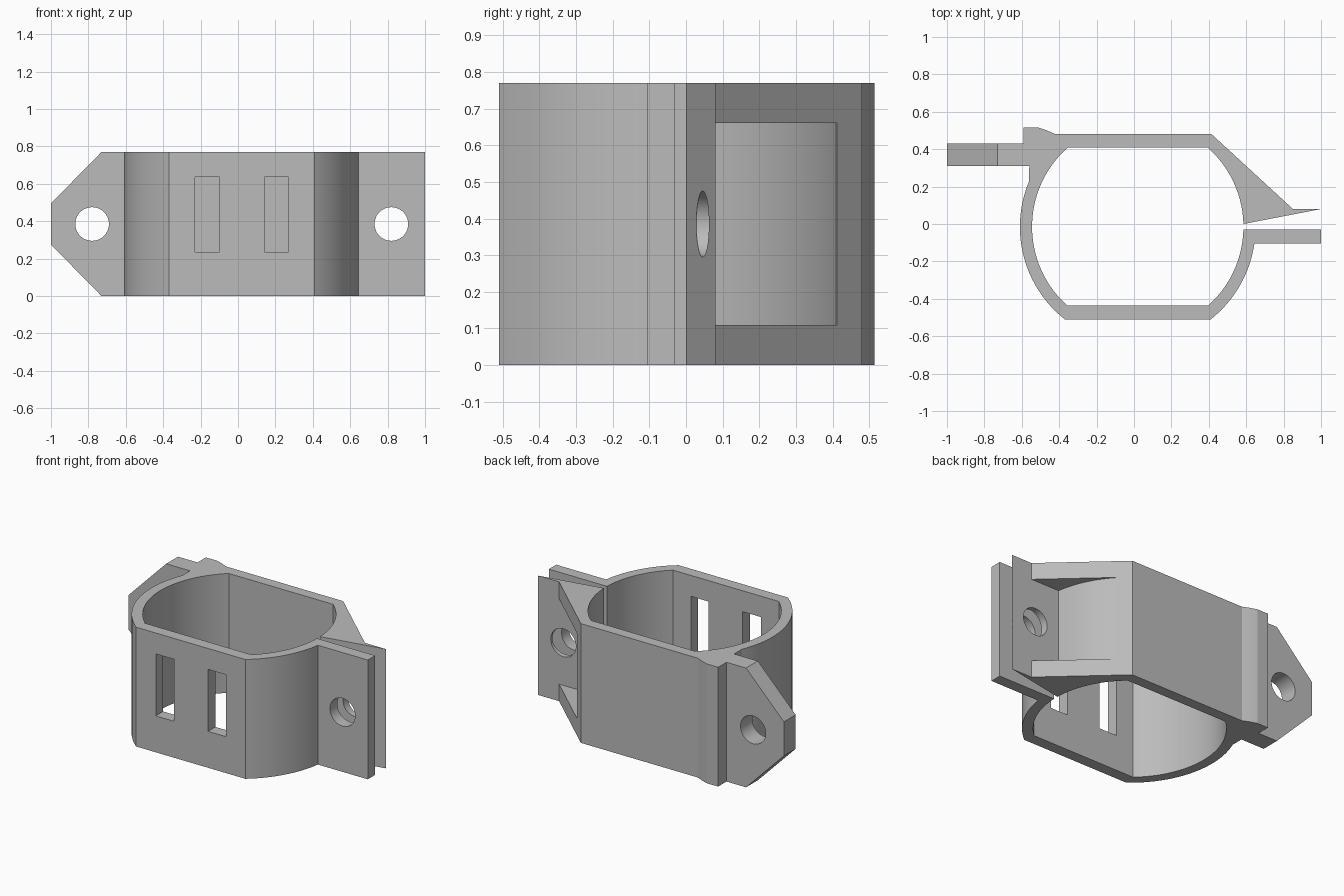
import bpy, bmesh, math
from mathutils import Vector

cube = bpy.data.objects.get("Cube")
if cube:
    bpy.data.objects.remove(cube, do_unlink=True)

HEIGHT = 0.77
CX, CY = 0.02, -0.015          # centre of the ring
R_IN, R_OUT = 0.565, 0.63

grey = bpy.data.materials.new("plain grey")
grey.use_nodes = True
colour = (0.5, 0.5, 0.5, 1)
grey.diffuse_color = colour
grey.node_tree.nodes["Principled BSDF"].inputs["Base Color"].default_value = colour


def arc(radius, y0, y1, side, steps=28):
    """Points on the ring from height y0 to y1, side +1 is +x, -1 is -x."""
    a0, a1 = (math.asin((y - CY) / radius) for y in (y0, y1))
    angles = [a0 + (a1 - a0) * i / steps for i in range(steps + 1)]
    return [(CX + side * radius * math.cos(a), CY + radius * math.sin(a)) for a in angles]


def prism(name, outline, start, end, along_y=False):
    """Extrude an outline in z, or an x-z outline in y."""
    bm = bmesh.new()
    verts = [bm.verts.new((u, start, v) if along_y else (u, v, start)) for u, v in outline]
    face = bm.faces.new(verts)
    top = bmesh.ops.extrude_face_region(bm, geom=[face])["geom"]
    shift = Vector((0, end - start, 0) if along_y else (0, 0, end - start))
    bmesh.ops.translate(bm, vec=shift, verts=[g for g in top if isinstance(g, bmesh.types.BMVert)])
    bmesh.ops.recalc_face_normals(bm, faces=bm.faces)
    mesh = bpy.data.meshes.new(name)
    bm.to_mesh(mesh)
    bm.free()
    mesh.materials.append(grey)
    obj = bpy.data.objects.new(name, mesh)
    bpy.context.collection.objects.link(obj)
    return obj


def circle(x, z, r, n=40):
    return [(x + r * math.cos(math.tau * i / n), z + r * math.sin(math.tau * i / n)) for i in range(n)]


def rect(x0, x1, z0, z1):
    return [(x0, z0), (x1, z0), (x1, z1), (x0, z1)]


# Split ring with its clamp tabs and mounting ear
outline = arc(R_IN, 0, 0.41, 1)
outline += arc(R_IN, 0.41, -0.435, -1, 48)
outline += arc(R_IN, -0.435, -0.03, 1)
outline += [(1, -0.03), (1, -0.105)]
outline += arc(R_OUT, -0.105, -0.51, 1)
outline += arc(R_OUT, -0.51, 0.23, -1, 44)
outline += [(-0.56, 0.31), (-1, 0.31), (-1, 0.43), (-0.59, 0.43), (-0.59, 0.515),
            (-0.51, 0.515), (-0.47, 0.502), (-0.42, 0.48), (0.415, 0.48),
            (0.85, 0.08), (1, 0.08)]
clamp = prism("clamp_body", outline, 0, HEIGHT)

# Pocket that leaves a gusset at the top and bottom of the clamp tab
pocket = arc(R_OUT, 0.08, 0.41, 1) + [(0.7, 0.6), (0.95, 0.3), (0.85, 0.08)]
cutters = [prism("gusset_pocket", pocket, 0.11, 0.66)]

# Bolt holes and strap slots
mid = HEIGHT / 2
cutters.append(prism("ear_hole", circle(-0.78, mid, 0.09), 0.2, 0.6, True))
cutters.append(prism("tab_hole", circle(0.82, mid, 0.09), -0.2, 0.2, True))
for x0, x1 in ((-0.23, -0.10), (0.143, 0.27)):
    cutters.append(prism("strap_slot", rect(x0, x1, 0.235, 0.635), -0.6, -0.35, True))

# Sloped corners of the ear, mirrored about mid height
slope = [(-0.73, 0), (-1, 0.275), (-1.1, 0.377), (-1.1, -0.1), (-0.632, -0.1)]
for flip in (False, True):
    points = [(x, HEIGHT - z if flip else z) for x, z in slope]
    cutters.append(prism("ear_corner", points, 0.2, 0.6, True))

bpy.ops.object.select_all(action="DESELECT")
bpy.context.view_layer.objects.active = clamp
clamp.select_set(True)
for cutter in cutters:
    cut = clamp.modifiers.new(cutter.name, "BOOLEAN")
    cut.operation = "DIFFERENCE"
    cut.solver = "EXACT"
    cut.object = cutter
    bpy.ops.object.modifier_apply(modifier=cut.name)
    bpy.data.objects.remove(cutter, do_unlink=True)

bpy.ops.object.shade_smooth_by_angle(angle=math.radians(15))
